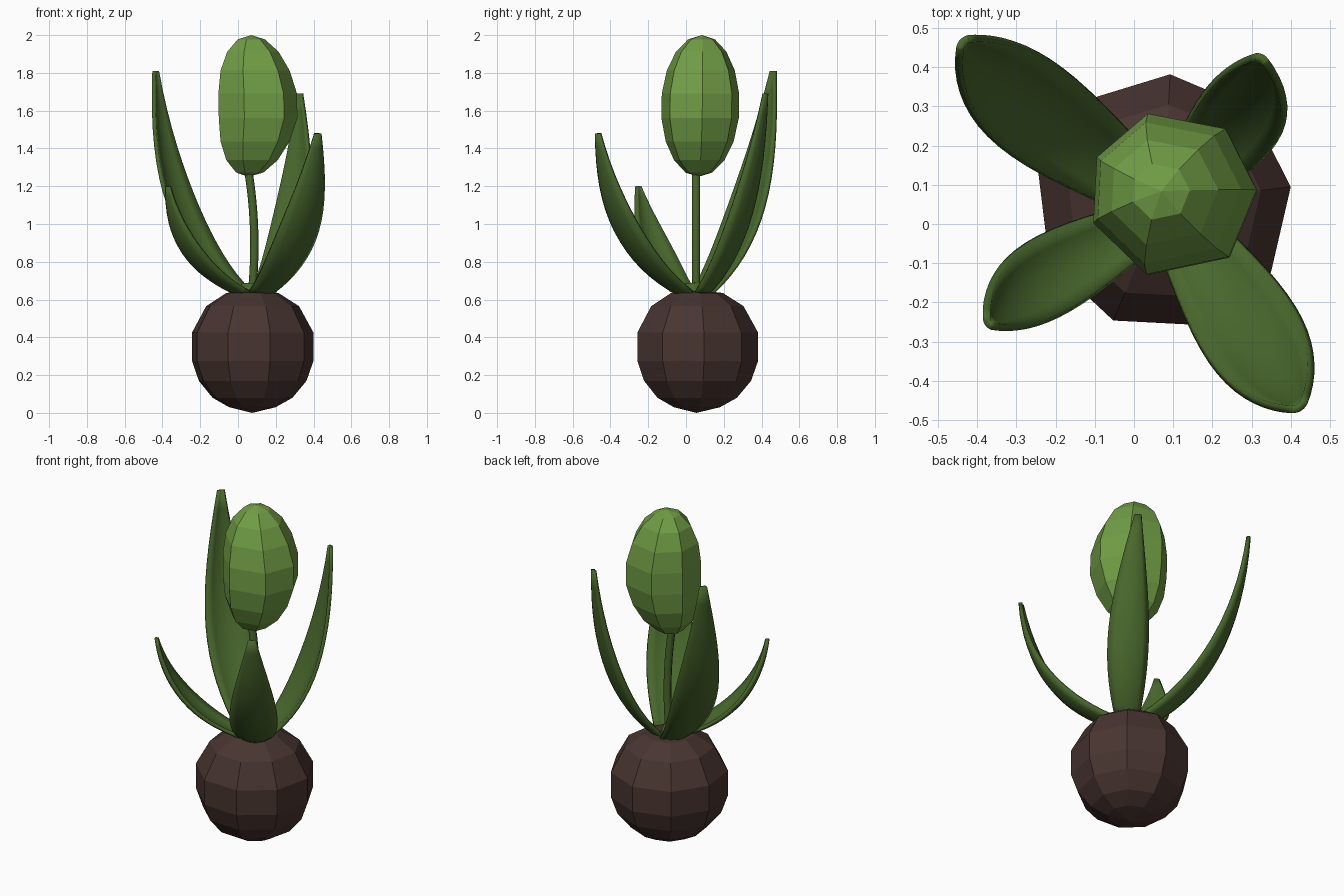
import bpy, bmesh, math
from mathutils import Vector

if "Cube" in bpy.data.objects:
    bpy.data.objects.remove(bpy.data.objects["Cube"])


def material(name, rgb):
    m = bpy.data.materials.new(name)
    m.diffuse_color = (*rgb, 1)
    m.use_nodes = True
    m.node_tree.nodes["Principled BSDF"].inputs["Base Color"].default_value = m.diffuse_color
    return m


BROWN = material("bulb_brown", (0.065, 0.035, 0.03))
GREEN = material("leaf_green", (0.065, 0.135, 0.025))
LIGHT = material("bud_green", (0.165, 0.34, 0.06))


def make(name, bm, mat):
    bmesh.ops.recalc_face_normals(bm, faces=bm.faces)
    me = bpy.data.meshes.new(name)
    bm.to_mesh(me)
    bm.free()
    me.materials.append(mat)
    ob = bpy.data.objects.new(name, me)
    bpy.context.collection.objects.link(ob)
    return ob


def smooth(ob):
    bpy.ops.object.select_all(action='DESELECT')
    ob.select_set(True)
    bpy.context.view_layer.objects.active = ob
    bpy.ops.object.shade_smooth_by_angle(angle=math.radians(50))


def even(sides, phase):
    return [phase + 360 * i / sides for i in range(sides)]


def rings(name, degrees, profile, mat):
    """Stack of horizontal rings (x, y, z, radius), closed at both ends."""
    bm = bmesh.new()
    sides = len(degrees)
    angles = [math.radians(d) for d in degrees]
    loops = []
    for x, y, z, r in profile:
        if r == 0:
            loops.append([bm.verts.new((x, y, z))] * sides)
        else:
            loops.append([bm.verts.new((x + r * math.cos(a), y + r * math.sin(a), z)) for a in angles])
    for lo, hi in zip(loops, loops[1:]):
        for i in range(sides):
            j = (i + 1) % sides
            bm.faces.new(list(dict.fromkeys((lo[i], lo[j], hi[j], hi[i]))))
    for end in (loops[0], loops[-1]):
        if end[0] is not end[1]:
            bm.faces.new(end)
    return make(name, bm, mat)


# Nine-sided bulb
bulb = [(0, 0), (0.03, 0.125), (0.08, 0.215), (0.17, 0.29), (0.275, 0.327),
        (0.425, 0.327), (0.565, 0.25), (0.635, 0.14), (0.65, 0)]
rings("bulb", even(9, 7), [(0.075, 0.055, z, r) for z, r in bulb], BROWN)

# Seven-sided bud, slightly uneven and bowed to the right
bow = [0.055, 0.06, 0.07, 0.085, 0.1, 0.098, 0.085, 0.075, 0.068, 0.07]
bud = []
for i, cx in enumerate(bow):
    a = math.pi * i / 9
    r = 0 if i in (0, 9) else 0.218 * math.sin(a)
    bud.append((cx, 0.066 + 0.002 * i, 1.625 - 0.375 * math.cos(a), r))
rings("bud", [3, 51, 107, 154, 200, 252, 312], bud, LIGHT)

# Bowed stem and the collar at its foot
stem = []
for i in range(11):
    t = i / 10
    stem.append((0.072 - 0.017 * t + 0.09 * t * (1 - t), 0.053, 0.62 + 0.66 * t, 0.022))
smooth(rings("stem", even(8, 0), stem, GREEN))
smooth(rings("collar", even(8, 0), [(0.065, 0.04, 0.61, 0.07), (0.065, 0.04, 0.665, 0.055),
                                    (0.065, 0.04, 0.688, 0.045)], GREEN))


def leaf(name, base, tip, width, sway):
    """Cupped blade that leaves the bulb sideways and curls up to a narrow tip."""
    base, tip = Vector(base), Vector(tip)
    span = tip - base
    flat = Vector((span.x, span.y, 0))
    side = Vector((-span.y, span.x, 0)).normalized()
    mid = base + flat * 0.86 + Vector((0, 0, span.z * 0.27)) + side * (2 * sway)
    bm = bmesh.new()
    rows, n, m = [], 16, 6
    for i in range(n + 1):
        t = i / n
        p = base * (1 - t) ** 2 + mid * 2 * t * (1 - t) + tip * t * t
        tangent = ((mid - base) * (1 - t) + (tip - mid) * t).normalized()
        inward = tangent.cross(side).normalized()
        if inward.dot(flat) > 0:
            inward.negate()
        if t < 0.42:
            w = 0.6 + 0.4 * math.sin(math.pi / 2 * t / 0.42)
        else:
            w = 0.14 + 0.86 * max(0.0, math.cos(math.pi / 2 * (t - 0.42) / 0.58))
        w *= width / 2
        rows.append([bm.verts.new(p + side * (w * s) + inward * (0.32 * w * (s * s - 0.5)))
                     for s in (2 * k / m - 1 for k in range(m + 1))])
    for lo, hi in zip(rows, rows[1:]):
        for k in range(m):
            bm.faces.new((lo[k], lo[k + 1], hi[k + 1], hi[k]))
    ob = make(name, bm, GREEN)
    mod = ob.modifiers.new("thickness", 'SOLIDIFY')
    mod.thickness = 0.02
    mod.offset = 0
    smooth(ob)


# Four leaves around the stem
leaf("leaf_back_left", (0.02, 0.09, 0.63), (-0.435, 0.46, 1.81), 0.25, 0.018)
leaf("leaf_front_right", (0.125, -0.01, 0.63), (0.42, -0.465, 1.48), 0.255, 0.0)
leaf("leaf_back_right", (0.125, 0.09, 0.63), (0.325, 0.42, 1.69), 0.22, -0.03)
leaf("leaf_front_left", (0.03, 0.0, 0.63), (-0.37, -0.25, 1.2), 0.2, -0.018)
